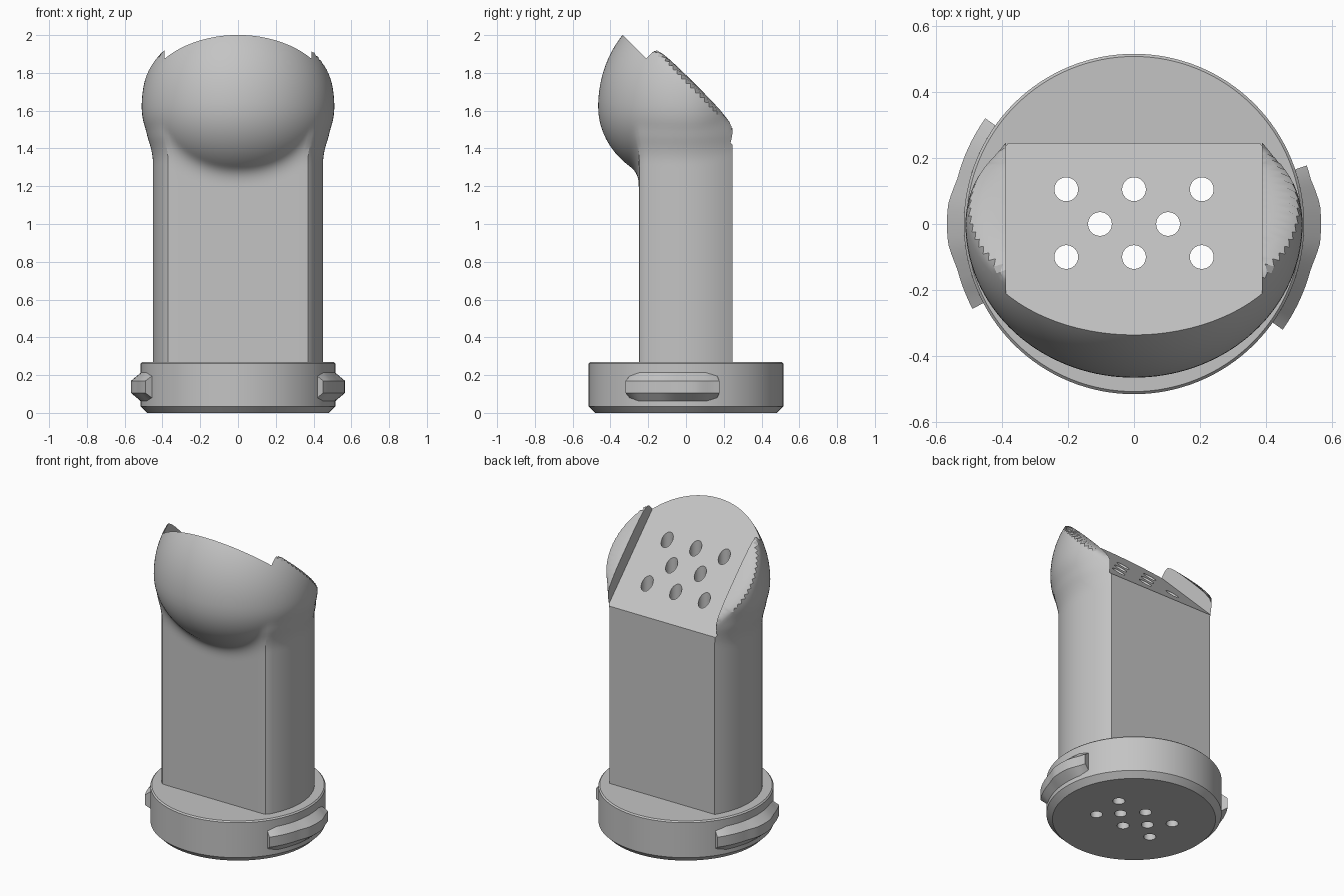
import bpy, bmesh, math
from mathutils import Vector, Matrix

cube = bpy.data.objects.get("Cube")
if cube:
    bpy.data.objects.remove(cube, do_unlink=True)

grey = bpy.data.materials.new("light grey")
grey.use_nodes = True
COLOUR = (0.55, 0.55, 0.55, 1)
grey.diffuse_color = COLOUR
grey.node_tree.nodes["Principled BSDF"].inputs["Base Color"].default_value = COLOUR


def make(name, bm):
    bmesh.ops.recalc_face_normals(bm, faces=bm.faces)
    mesh = bpy.data.meshes.new(name)
    bm.to_mesh(mesh)
    bm.free()
    mesh.materials.append(grey)
    ob = bpy.data.objects.new(name, mesh)
    bpy.context.collection.objects.link(ob)
    return ob


def skin(bm, rings, closed=True):
    """Join rings of points with quads; returns the vertex rings."""
    rows = [[bm.verts.new(p) for p in ring] for ring in rings]
    n = len(rows[0])
    for a, b in zip(rows, rows[1:]):
        for i in range(n if closed else n - 1):
            j = (i + 1) % n
            bm.faces.new((a[i], a[j], b[j], b[i]))
    return rows


def cut(ob, cutter):
    mod = ob.modifiers.new("cut", "BOOLEAN")
    mod.operation = "DIFFERENCE"
    mod.solver = "EXACT"
    mod.object = cutter
    bpy.context.view_layer.objects.active = ob
    bpy.ops.object.modifier_apply(modifier=mod.name)


def smooth(ob):
    bpy.ops.object.select_all(action="DESELECT")
    ob.select_set(True)
    bpy.context.view_layer.objects.active = ob
    bpy.ops.object.shade_smooth_by_angle(angle=math.radians(28))


def smax(a, b, k):
    h = max(k - abs(a - b), 0)
    return max(a, b) + h * h / (4 * k)


def smin(a, b, k):
    return -smax(-a, -b, k)


# Body: round-sided column blending into a bulging head
CENTRE = 1.62
SEG = 128


def column_radius(t):
    s = -math.sin(t)
    return smin(0.45, 0.25 / s, 0.02) if s > 0.05 else 0.45


def body_point(target):
    r_col = target.length
    d = target.normalized()
    ry = 0.465 if d.y < 0 else 0.38
    rz = 0.55 if d.z > 0 else 0.41
    r = 1 / math.sqrt((d.x / 0.51) ** 2 + (d.y / ry) ** 2 + (d.z / rz) ** 2)
    if target.z < 0:
        r = smax(r, r_col, 0.001 + 0.07 * min(1, -target.z / 0.15))
    if d.y + d.z > 0.01:
        r = smin(r, 0.17 / (d.y + d.z), 0.12)
    return d * r + Vector((0, 0, CENTRE))


angles = [2 * math.pi * i / SEG for i in range(SEG)]
heights = [0.25, 0.5, 0.75, 0.95] + [1.05 + 0.57 * i / 28 for i in range(29)]
rings = []
for z in heights:
    rings.append([body_point(Vector((column_radius(t) * math.cos(t),
                                     column_radius(t) * math.sin(t), z - CENTRE)))
                  for t in angles])
for i in range(1, 32):
    e = math.pi / 2 * i / 32
    rings.append([body_point(Vector((math.cos(e) * math.cos(t),
                                     math.cos(e) * math.sin(t), math.sin(e))))
                  for t in angles])
bm = bmesh.new()
rows = skin(bm, rings)
bm.faces.new(rows[0])
pole = bm.verts.new(body_point(Vector((0, 0, 1))))
for i in range(SEG):
    bm.faces.new((rows[-1][i], rows[-1][(i + 1) % SEG], pole))
body = make("body", bm)


def box_cutter(name, size, matrix):
    b = bmesh.new()
    bmesh.ops.create_cube(b, size=1, matrix=matrix @ Matrix.Diagonal((*size, 1)))
    ob = make(name, b)
    ob.hide_render = True
    return ob


# Flat back, sloped face between the two side ears
back_cutter = box_cutter("back_cutter", (2, 1, 4), Matrix.Translation((0, 0.745, 1)))
slope = Matrix.Translation((0, 0, 1.665)) @ Matrix.Rotation(-math.pi / 4, 4, "X")
slot_cutter = box_cutter("slot_cutter", (0.776, 2, 1), slope @ Matrix.Translation((0, 0, 0.5)))

# Vertical pour holes running right through
bm = bmesh.new()
holes = [(x, y) for x in (-0.205, 0, 0.205) for y in (-0.1, 0.105)] + [(-0.103, 0), (0.103, 0)]
for x, y in holes:
    bmesh.ops.create_cone(bm, cap_ends=True, segments=32, radius1=0.036, radius2=0.036,
                          depth=4, matrix=Matrix.Translation((x, y, 1)))
hole_cutter = make("hole_cutter", bm)
hole_cutter.hide_render = True

# Base: round plug with chamfered rims
bm = bmesh.new()
profile = [(0.48, 0), (0.515, 0.035), (0.515, 0.262), (0.507, 0.27)]
rows = skin(bm, [[(r * math.cos(t), r * math.sin(t), z) for t in angles] for r, z in profile])
bm.faces.new(rows[0])
bm.faces.new(rows[-1])
base = make("base", bm)

for c in (back_cutter, slot_cutter, hole_cutter):
    cut(body, c)
cut(base, hole_cutter)
for c in (back_cutter, slot_cutter, hole_cutter):
    bpy.data.objects.remove(c, do_unlink=True)
smooth(body)
smooth(base)


# Locking lugs: chamfered bars curved round the base, raised in the middle
def lug(name, middle, start, end):
    bm = bmesh.new()
    rings = []
    steps = 24
    for i in range(steps + 1):
        a = start + (end - start) * i / steps
        bump = max(0, min(1, (14 - abs(a)) / 8))
        outer = 0.552 + 0.014 * bump
        edge = min(i, steps - i) / 3
        low = 0.08 - 0.018 * min(1, edge)
        section = [(0.47, low), (0.515, low), (outer, 0.105),
                   (outer, 0.17), (0.515, 0.275 - low), (0.47, 0.275 - low)]
        t = math.radians(middle + a)
        rings.append([(r * math.cos(t), r * math.sin(t), z) for r, z in section])
    rows = skin(bm, rings)
    bm.faces.new(rows[0])
    bm.faces.new(rows[-1])
    smooth(make(name, bm))


lug("left_lug", 0, -35.4, 18.7)
lug("right_lug", 180, -35.4, 27.7)
